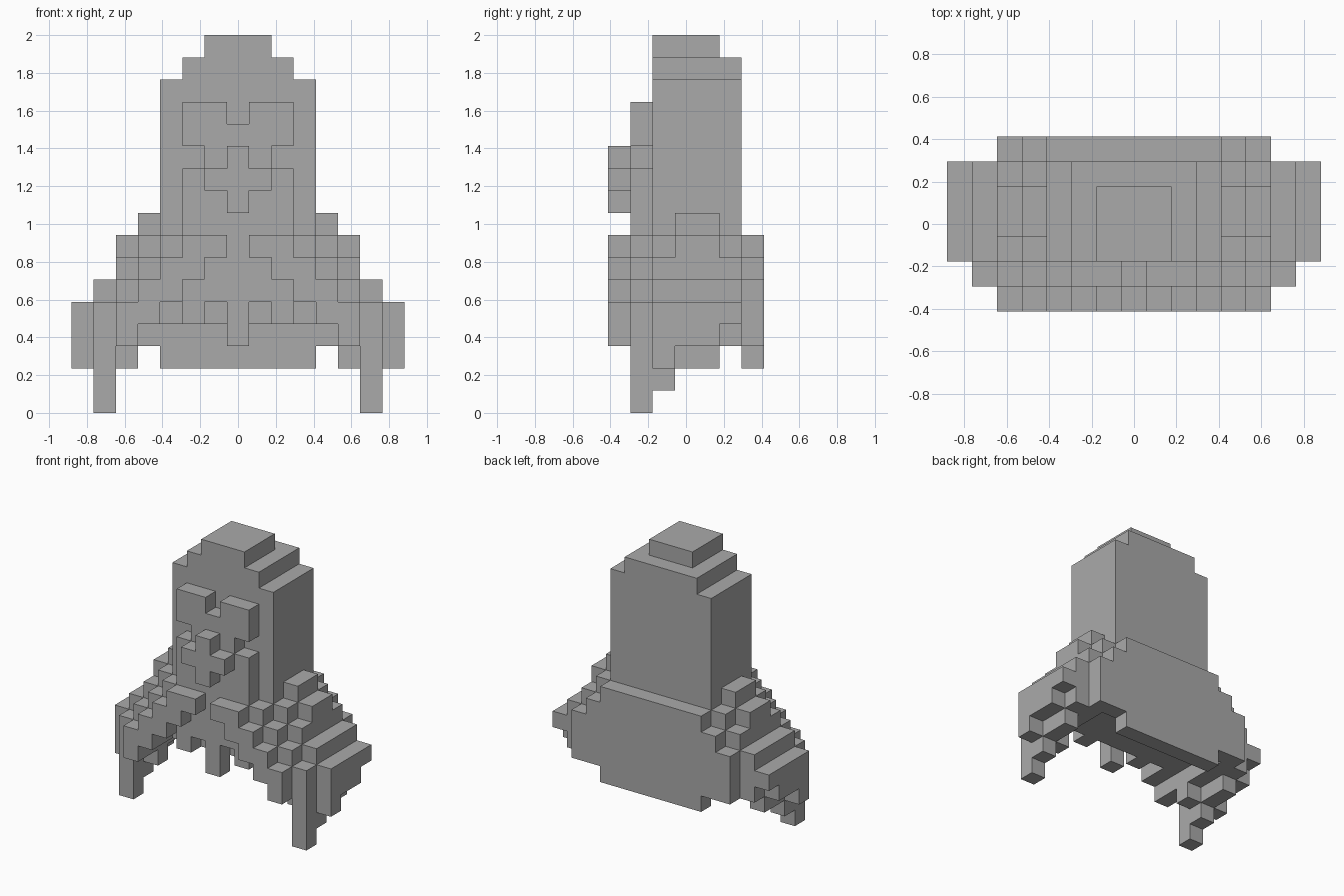
import bpy
import bmesh
from mathutils import Vector

cube = bpy.data.objects.get("Cube")
if cube:
    bpy.data.objects.remove(cube, do_unlink=True)

U = 2 / 17  # size of one block

grey = bpy.data.materials.new("stone grey")
grey.use_nodes = True
grey.diffuse_color = (0.4, 0.4, 0.4, 1)
grey.node_tree.nodes["Principled BSDF"].inputs["Base Color"].default_value = grey.diffuse_color

parts = {}
taken = set()


def block(part, xs, ys, zs):
    """Fill a mirrored box of blocks; ranges are half open, x counts from the middle."""
    cells = parts.setdefault(part, set())
    for x in range(*xs):
        for y in range(*ys):
            for z in range(*zs):
                for cell in ((x, y, z), (-x, y, z)):
                    if cell not in taken:
                        cells.add(cell)
                        taken.add(cell)


def columns(part, x, spans, first=0):
    """Place columns from front to back, each with its bottom and top."""
    for y, span in enumerate(spans, first):
        block(part, (x, x + 1), (y, y + 1), span)


# Tall body with a stepped crown
block("body", (0, 4), (2, 6), (4, 15))
block("crown", (0, 3), (2, 6), (15, 16))
block("crown", (0, 2), (2, 5), (16, 17))

# Brow, face plate and toothed lower edge
block("brow", (1, 3), (1, 2), (12, 14))
block("brow", (0, 1), (1, 2), (12, 13))
block("face_plate", (0, 2), (1, 2), (5, 12))
block("face_plate", (2, 3), (1, 2), (4, 11))
block("face_plate", (0, 1), (1, 2), (3, 5))

# Cross shaped nose
block("nose", (0, 1), (0, 1), (9, 12))
block("nose", (1, 2), (0, 1), (10, 11))

# Stepped collar sweeping down and outwards
for step in range(3):
    block("collar", (1 + step, 3 + step), (0, 1), (7 - step, 8 - step))
block("collar", (4, 6), (0, 1), (4, 5))
block("collar", (5, 6), (0, 1), (3, 4))
block("collar", (3, 4), (1, 2), (5, 8))

# Back panel
block("back_panel", (0, 4), (6, 7), (2, 8))
block("back_panel", (4, 5), (6, 7), (3, 7))
block("back_panel", (5, 6), (6, 7), (3, 6))

# Stepped shoulders
columns("shoulders", 4, [(4, 7), (4, 8), (4, 9), (4, 9), (4, 8)], first=1)
columns("shoulders", 5, [(3, 6), (2, 7), (3, 8), (3, 8), (3, 7)], first=1)

# Legs and outer side plates
columns("legs", 6, [(0, 5), (1, 6), (2, 6), (2, 6), (3, 6)], first=1)
columns("side_plates", 7, [(2, 5), (3, 5), (3, 5), (4, 5)], first=2)


def build(name, cells):
    """Make a mesh from the outward faces of the blocks."""
    bm = bmesh.new()
    for cell in cells:
        centre = Vector((cell[0], cell[1] - 3, cell[2] + 0.5)) * U
        for axis in range(3):
            for side in (-1, 1):
                near = list(cell)
                near[axis] += side
                if tuple(near) in taken:
                    continue
                n, a, b = (Vector([U / 2 * (k == (axis + s) % 3) for k in range(3)])
                           for s in range(3))
                ring = [a + b, b - a, -a - b, a - b][::side]
                bm.faces.new([bm.verts.new(centre + n * side + p) for p in ring])
    bmesh.ops.remove_doubles(bm, verts=bm.verts, dist=0.001)
    bmesh.ops.dissolve_limit(bm, angle_limit=0.01, verts=bm.verts, edges=bm.edges)
    mesh = bpy.data.meshes.new(name)
    bm.to_mesh(mesh)
    bm.free()
    mesh.materials.append(grey)
    bpy.context.collection.objects.link(bpy.data.objects.new(name, mesh))


for name, cells in parts.items():
    build(name, cells)
